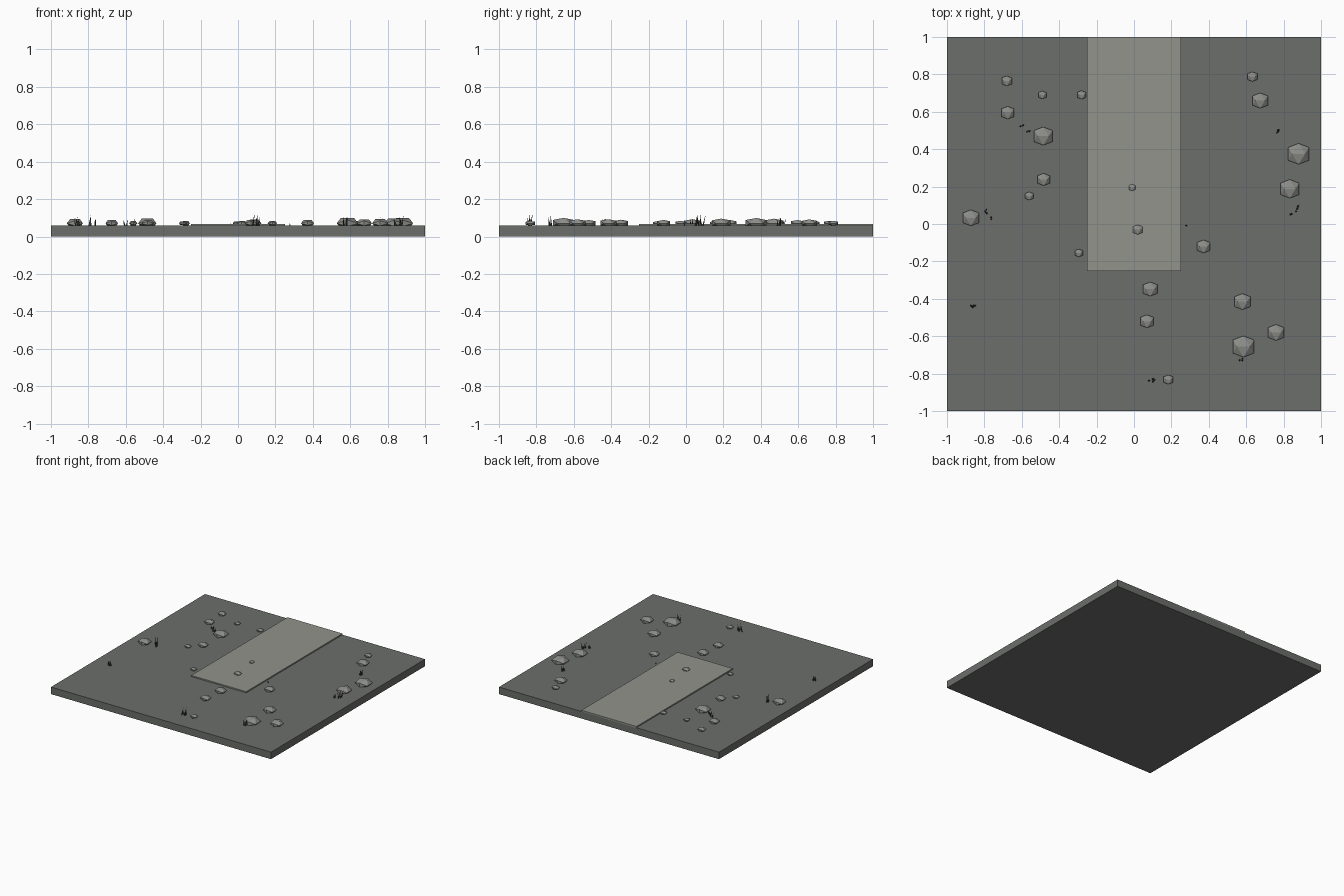
import bpy, bmesh, math, random
from mathutils import Vector, Matrix

if "Cube" in bpy.data.objects:
    bpy.data.objects.remove(bpy.data.objects["Cube"])

random.seed(4)
G = 0.058  # ground top


def mat(name, c):
    m = bpy.data.materials.new(name)
    m.diffuse_color = (*c, 1)
    m.use_nodes = True
    m.node_tree.nodes["Principled BSDF"].inputs["Base Color"].default_value = m.diffuse_color
    return m


GROUND = mat("dark grey ground", (0.148, 0.157, 0.145))
PATH = mat("light grey path", (0.290, 0.292, 0.265))
ROCK = mat("stone grey", (0.27, 0.27, 0.255))
GRASS = mat("dark dead grass", (0.05, 0.055, 0.047))


def finish(bm, name, m):
    bmesh.ops.recalc_face_normals(bm, faces=bm.faces)
    me = bpy.data.meshes.new(name)
    bm.to_mesh(me)
    bm.free()
    me.materials.append(m)
    ob = bpy.data.objects.new(name, me)
    bpy.context.collection.objects.link(ob)


def slab(name, x0, x1, y0, y1, z0, z1, m):
    bm = bmesh.new()
    bmesh.ops.create_cube(bm, size=1)
    for v in bm.verts:
        v.co = ((x0 + x1) / 2 + v.co.x * (x1 - x0),
                (y0 + y1) / 2 + v.co.y * (y1 - y0),
                (z0 + z1) / 2 + v.co.z * (z1 - z0))
    finish(bm, name, m)


slab("ground_slab", -1, 1, -1, 1, 0, G, GROUND)
slab("path_slab", -0.25, 0.25, -0.25, 1, G - 0.004, 0.068, PATH)


# Squashed icosahedron with a ridge along x on top
def rock(name, x, y, r, zc=0.071, squash=0.5):
    bm = bmesh.new()
    k = r / 1.618
    for a in (-1, 1):
        for b in (-1.618, 1.618):
            for p in ((a, 0, b), (0, b, a), (b, a, 0)):
                bm.verts.new((x + p[0] * k, y + p[1] * k, zc + p[2] * k * squash))
    bmesh.ops.convex_hull(bm, input=bm.verts)
    finish(bm, name, ROCK)


ROCKS = [(-.68, .765, .027), (-.49, .69, .021), (-.28, .69, .023), (-.675, .595, .034),
         (-.485, .47, .049), (-.483, .238, .033), (-.56, .15, .022), (-.872, .033, .043),
         (-.295, -.155, .021), (.02, -.03, .026), (-.01, .195, .018), (.087, -.348, .038),
         (.07, -.52, .035), (.184, -.832, .025), (.372, -.12, .035), (.58, -.415, .043),
         (.585, -.655, .057), (.76, -.58, .043), (.633, .788, .026), (.675, .66, .041),
         (.88, .375, .056), (.833, .188, .05)]
for i, (x, y, r) in enumerate(ROCKS):
    rock(f"rock_{i + 1}", x, y, r)

# Clumps of thin leaning blades: x, y, spread, blade height, count
CLUMPS = [(-.60, .53, .008, .045, 2), (-.565, .50, .008, .04, 2), (.765, .495, .01, .055, 4),
          (-.785, .065, .012, .07, 3), (-.765, .03, .008, .05, 2), (.868, .08, .012, .065, 3),
          (.84, .055, .008, .04, 2), (-.865, -.43, .018, .055, 4), (.567, -.72, .012, .06, 3),
          (.092, -.83, .015, .065, 4), (.06, -.02, .004, .02, 1), (-.04, .275, .005, .016, 2),
          (.277, -.01, .003, .014, 1)]
for i, (x, y, s, h, n) in enumerate(CLUMPS):
    bm = bmesh.new()
    for j in range(n):
        hh = h * random.uniform(0.75, 1.1)
        d = Vector((random.uniform(-.25, .25), random.uniform(-.25, .25), 1)).normalized()
        base = Vector((x + random.uniform(-s, s), y + random.uniform(-s, s), G - 0.002))
        M = (Matrix.Translation(base) @ d.to_track_quat('Z', 'Y').to_matrix().to_4x4()
             @ Matrix.Translation((0, 0, hh / 2)))
        bmesh.ops.create_cone(bm, cap_ends=True, segments=4, radius1=.005, radius2=0,
                              depth=hh, matrix=M)
    finish(bm, f"grass_clump_{i + 1}", GRASS)
